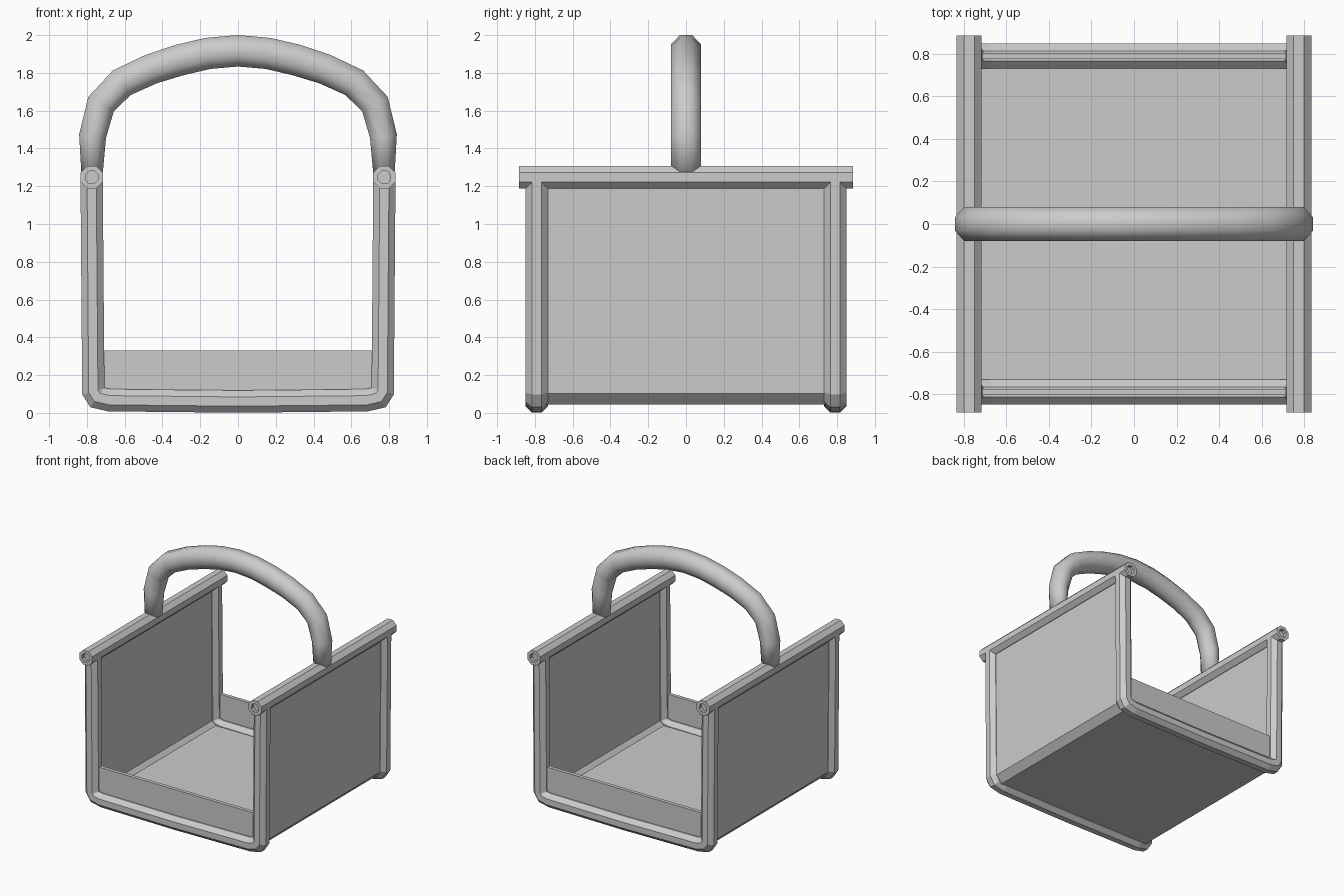
import bpy, bmesh, math
from mathutils import Vector

if "Cube" in bpy.data.objects:
    bpy.data.objects.remove(bpy.data.objects["Cube"])


def finish(name, bm, smooth=False):
    bmesh.ops.recalc_face_normals(bm, faces=bm.faces)
    me = bpy.data.meshes.new(name)
    bm.to_mesh(me)
    bm.free()
    me.polygons.foreach_set("use_smooth", [smooth] * len(me.polygons))
    ob = bpy.data.objects.new(name, me)
    bpy.context.collection.objects.link(ob)
    return ob


def octagon(apothem):
    r = apothem / math.cos(math.pi / 8)
    return [(r * math.cos((i + .5) * math.pi / 4), r * math.sin((i + .5) * math.pi / 4))
            for i in range(8)]


def mirrored(half):
    # half path runs from the left side to the centre line
    return half + [(-x, z) for x, z in reversed(half[:-1])]


def sweep(name, path, profile, y=0.0, widths=None, smooth=False):
    # mitred sweep of a profile along a path in the XZ plane
    bm = bmesh.new()
    pts = [Vector(p) for p in path]
    rings = []
    for i, p in enumerate(pts):
        a = (p - pts[i - 1]).normalized() if i else (pts[1] - p).normalized()
        b = (pts[i + 1] - p).normalized() if i < len(pts) - 1 else a
        t = (a + b).normalized()
        n = Vector((-t.y, t.x)) / t.dot(a) * (widths[i] if widths else 1)
        rings.append([bm.verts.new((p.x + n.x * u, y + v, p.y + n.y * u)) for u, v in profile])
    k = len(profile)
    for r, s in zip(rings, rings[1:]):
        for j in range(k):
            bm.faces.new((r[j], r[(j + 1) % k], s[(j + 1) % k], s[j]))
    bm.faces.new(rings[0])
    bm.faces.new(rings[-1])
    return finish(name, bm, smooth)


def box(name, centre, size):
    bm = bmesh.new()
    bmesh.ops.create_cube(bm, size=1)
    for v in bm.verts:
        v.co = Vector(centre) + Vector([c * s for c, s in zip(v.co, size)])
    return finish(name, bm)


def rail(name, x):
    # octagonal bar along y with recessed ends
    bm = bmesh.new()
    stations = [(-.855, .033), (-.885, .033), (-.885, .059),
                (.885, .059), (.885, .033), (.855, .033)]
    rings = [[bm.verts.new((x + u, y, 1.247 + v)) for u, v in octagon(a)] for y, a in stations]
    for r, s in zip(rings, rings[1:]):
        for j in range(8):
            bm.faces.new((r[j], r[(j + 1) % 8], s[(j + 1) % 8], s[j]))
    bm.faces.new(rings[0])
    bm.faces.new(rings[-1])
    return finish(name, bm)


# U-shaped end frames and low end boards
u_path = mirrored([(-.775, 1.245), (-.766, .115), (-.745, .082), (-.68, .067), (0, .06)])
for label, s in (("front", -1), ("back", 1)):
    sweep(label + "_frame", u_path, octagon(.059), y=.79 * s)
    box(label + "_board", (0, .79 * s, .1975), (1.53, .03, .265))

# side walls and floor as one bent sheet
sheet_path = mirrored([(-.775, 1.245), (-.768, .11), (-.725, .065), (0, .065)])
sweep("side_and_floor_panel", sheet_path, [(-.02, -.79), (.02, -.79), (.02, .79), (-.02, .79)])

# top rails
for label, s in (("left", -1), ("right", 1)):
    rail(label + "_rail", .775 * s)

# arched carrying handle
half = [(-.773, 1.25), (-.77, 1.465), (-.725, 1.635), (-.615, 1.748),
        (-.46, 1.82), (-.31, 1.868), (-.16, 1.903), (0, 1.917)]
w = [.7, .9, .95, 1, 1.02, 1.05, 1.05]
sweep("handle", mirrored(half), octagon(.079), widths=w + [1.05] + w[::-1], smooth=True)
